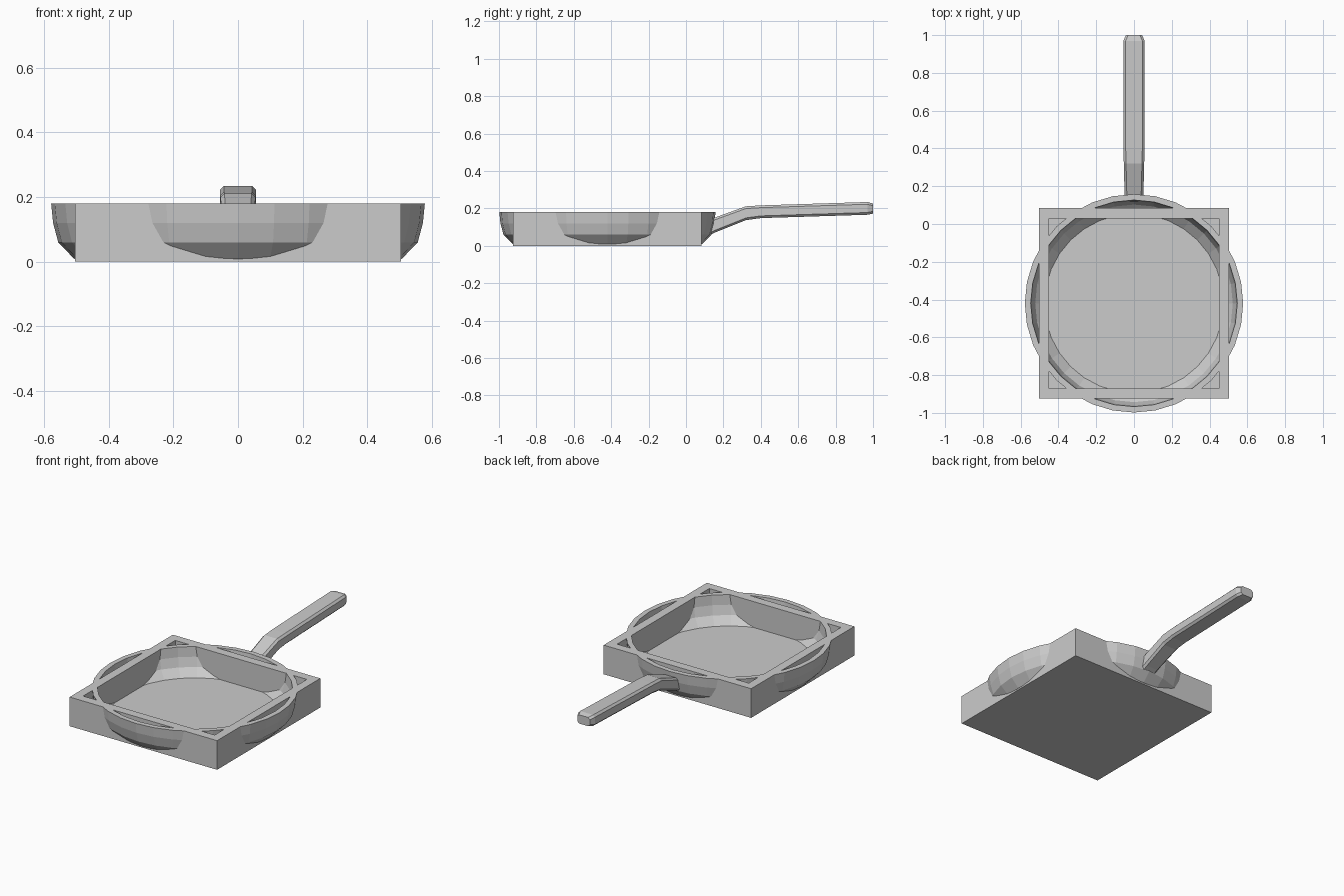
import bpy, bmesh
from math import sin, cos, pi

if "Cube" in bpy.data.objects:
    bpy.data.objects.remove(bpy.data.objects["Cube"])

CY = -0.42  # centre of the pan


def make(name, verts, faces):
    mesh = bpy.data.meshes.new(name)
    mesh.from_pydata(verts, [], faces)
    bm = bmesh.new()
    bm.from_mesh(mesh)
    bmesh.ops.recalc_face_normals(bm, faces=bm.faces)
    bm.to_mesh(mesh)
    bm.free()
    ob = bpy.data.objects.new(name, mesh)
    bpy.context.collection.objects.link(ob)
    return ob


def loft(name, rings):
    """Skin equal-length closed rings and cap both ends."""
    n = len(rings[0])
    verts = [v for r in rings for v in r]
    faces = [(k * n + i, k * n + (i + 1) % n, (k + 1) * n + (i + 1) % n, (k + 1) * n + i)
             for k in range(len(rings) - 1) for i in range(n)]
    faces += [tuple(range(n))[::-1], tuple(range(len(verts) - n, len(verts)))]
    return make(name, verts, faces)


def circle(r, z, n=32):
    return [(r * sin(2 * pi * i / n), CY + r * cos(2 * pi * i / n), z) for i in range(n)]


def square(h, z):
    return [(x * h, CY + y * h, z) for x, y in ((-1, -1), (1, -1), (1, 1), (-1, 1))]


# round bowl: outer wall up, flat rim, inner wall down to the floor
bowl = [(0.49, 0.003), (0.508, 0.01), (0.556, 0.06), (0.572, 0.12), (0.578, 0.18),
        (0.547, 0.18), (0.541, 0.12), (0.523, 0.065), (0.474, 0.02)]
loft("pan_bowl", [circle(r, z) for r, z in bowl])

# square tray with upright walls, crossing the bowl
tray = [(0.504, 0), (0.504, 0.18), (0.45, 0.18), (0.45, 0.018)]
loft("square_tray", [square(h, z) for h, z in tray])

# bent handle with chamfered edges: y, centre z, half height, half width
sections = [(0.12, 0.095, 0.040, 0.050), (0.16, 0.113, 0.040, 0.050),
            (0.32, 0.174, 0.037, 0.054), (0.40, 0.182, 0.034, 0.056),
            (0.97, 0.200, 0.034, 0.056), (1.00, 0.199, 0.027, 0.043)]
rings = []
for y, z, h, w in sections:
    c = 0.012
    pts = [(w, h - c), (w - c, h), (c - w, h), (-w, h - c),
           (-w, c - h), (c - w, -h), (w - c, -h), (w, c - h)]
    rings.append([(px, y, z + pz) for px, pz in pts])
loft("handle", rings)
